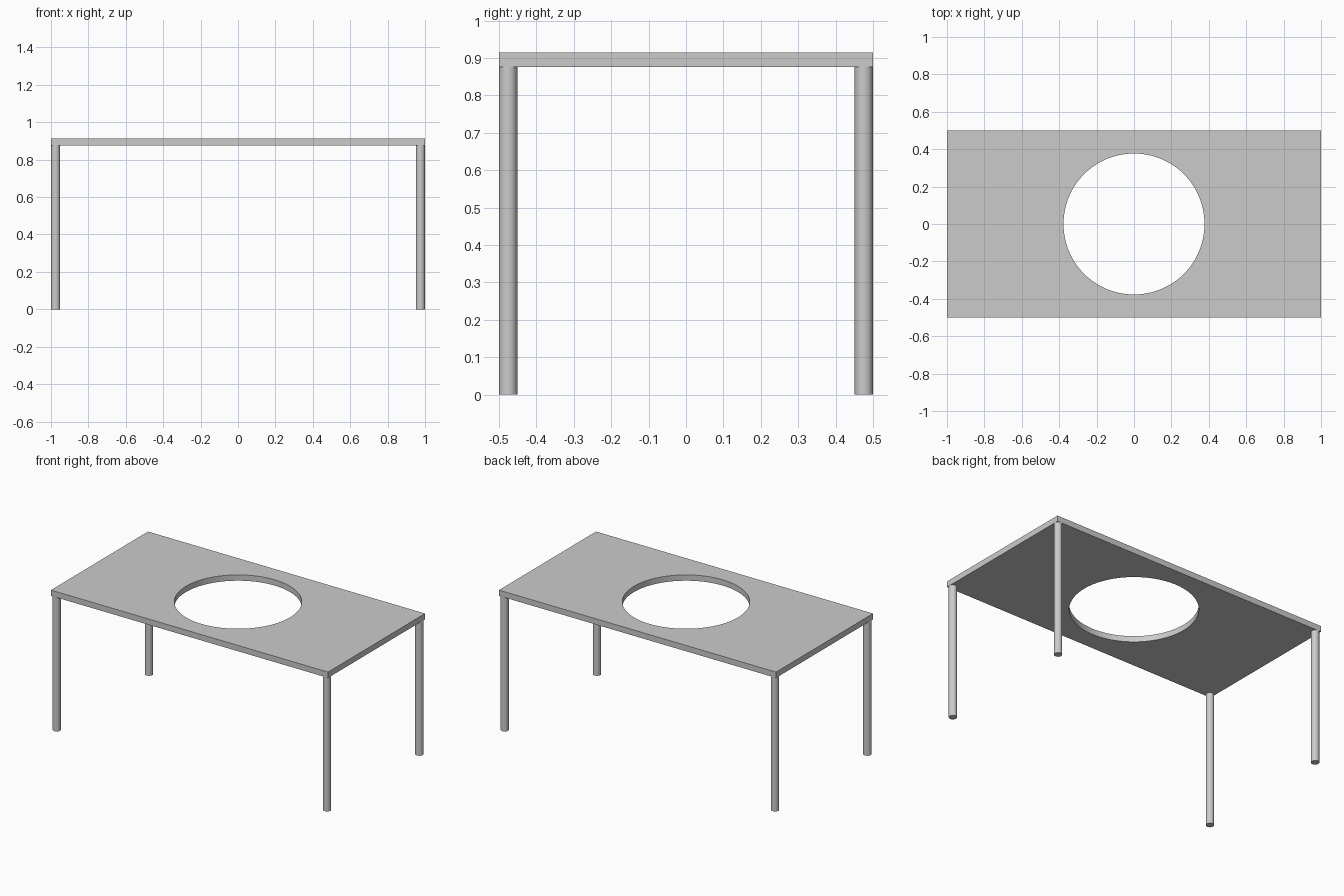
import bpy, math

if "Cube" in bpy.data.objects:
    bpy.data.objects.remove(bpy.data.objects["Cube"])

TOP, THICK = 0.914, 0.038
LENGTH, WIDTH = 2.0, 1.0
HOLE_R, LEG_R = 0.377, 0.0245
LEG_H = TOP - THICK


def cylinder(name, radius, depth, location, sides):
    bpy.ops.mesh.primitive_cylinder_add(vertices=sides, radius=radius,
                                        depth=depth, location=location)
    ob = bpy.context.object
    ob.name = name
    return ob


def smooth(ob):
    bpy.ops.object.select_all(action='DESELECT')
    ob.select_set(True)
    bpy.context.view_layer.objects.active = ob
    bpy.ops.object.shade_smooth_by_angle(angle=math.radians(30))


# tabletop slab
bpy.ops.mesh.primitive_cube_add(size=1, location=(0, 0, TOP - THICK / 2))
top = bpy.context.object
top.name = "tabletop"
top.scale = (LENGTH, WIDTH, THICK)
bpy.ops.object.transform_apply(location=False, rotation=False, scale=True)

# round opening cut through the slab
cutter = cylinder("opening_cutter", HOLE_R, THICK * 4, (0, 0, TOP - THICK / 2), 96)
cutter.hide_render = True
bpy.context.view_layer.objects.active = top
cut = top.modifiers.new("opening", 'BOOLEAN')
cut.operation = 'DIFFERENCE'
cut.solver = 'EXACT'
cut.object = cutter
bpy.ops.object.modifier_apply(modifier=cut.name)
bpy.data.objects.remove(cutter, do_unlink=True)
smooth(top)

# four round legs, flush with the corners
for sx, side in ((-1, "left"), (1, "right")):
    for sy, end in ((-1, "front"), (1, "back")):
        smooth(cylinder(f"{end}_{side}_leg", LEG_R, LEG_H,
                        (sx * (LENGTH / 2 - LEG_R), sy * (WIDTH / 2 - LEG_R), LEG_H / 2), 32))
